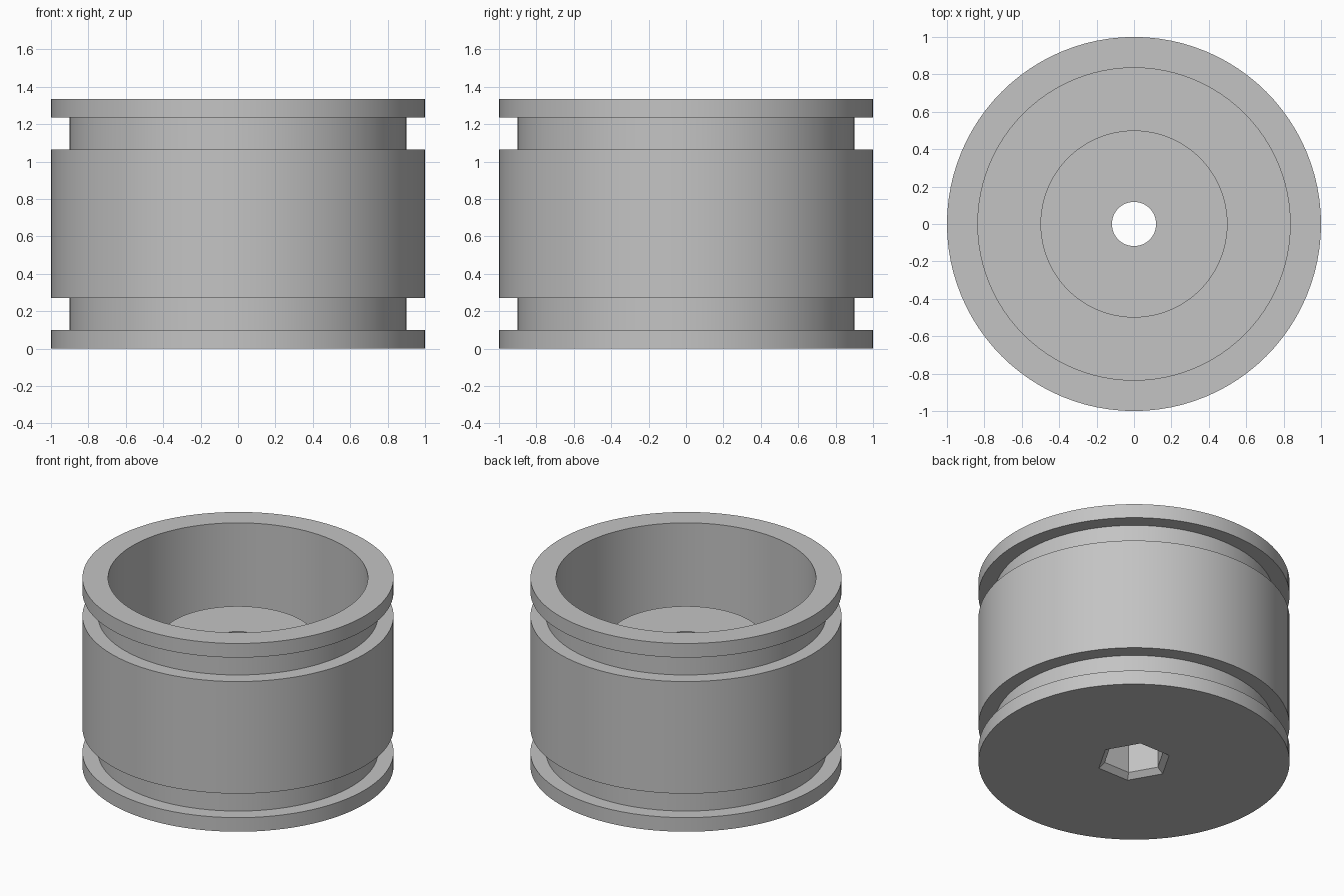
import bpy
import bmesh
from math import cos, sin, tau, radians

SEGMENTS = 96

cube = bpy.data.objects.get("Cube")
if cube:
    bpy.data.objects.remove(cube, do_unlink=True)

# Single grey material
grey = bpy.data.materials.new("plain grey")
grey.use_nodes = True
colour = (0.55, 0.55, 0.55, 1)
grey.diffuse_color = colour
grey.node_tree.nodes["Principled BSDF"].inputs["Base Color"].default_value = colour


def stacked_rings(name, profile, sides, closed):
    """Join a ring of vertices for each (radius, z) point of the profile."""
    bm = bmesh.new()
    rings = [[bm.verts.new((r * cos(tau * i / sides), r * sin(tau * i / sides), z))
              for i in range(sides)] for r, z in profile]
    pairs = list(zip(rings, rings[1:]))
    if closed:
        pairs.append((rings[-1], rings[0]))
    else:
        bm.faces.new(rings[0])
        bm.faces.new(rings[-1])
    for a, b in pairs:
        for i in range(sides):
            j = (i + 1) % sides
            bm.faces.new((a[i], a[j], b[j], b[i]))
    bmesh.ops.recalc_face_normals(bm, faces=bm.faces)
    mesh = bpy.data.meshes.new(name)
    bm.to_mesh(mesh)
    bm.free()
    mesh.materials.append(grey)
    obj = bpy.data.objects.new(name, mesh)
    bpy.context.collection.objects.link(obj)
    return obj


# Turned body: two outer grooves, deep cup, raised central boss, through hole
HEIGHT = 1.335
outer = [(1, 0), (1, 0.1), (0.9, 0.1), (0.9, 0.27), (1, 0.27)]
outer += [(r, HEIGHT - z) for r, z in reversed(outer)]
inner = [(0.835, HEIGHT), (0.835, 0.335), (0.5, 0.335), (0.5, 0.9),
         (0.118, 0.9), (0.118, 0)]
body = stacked_rings("piston_body", outer + inner, SEGMENTS, True)

# Chamfered hexagonal pocket in the underside
cutter = stacked_rings("hex_pocket_cutter",
                       [(0.2785, -0.033), (0.2, 0.035), (0.2, 0.27)], 6, False)
cutter.hide_render = True
cut = body.modifiers.new("hex pocket", 'BOOLEAN')
cut.operation = 'DIFFERENCE'
cut.solver = 'EXACT'
cut.object = cutter

bpy.ops.object.select_all(action='DESELECT')
bpy.context.view_layer.objects.active = body
body.select_set(True)
bpy.ops.object.modifier_apply(modifier=cut.name)
bpy.data.objects.remove(cutter, do_unlink=True)
bpy.ops.object.shade_smooth_by_angle(angle=radians(30))
